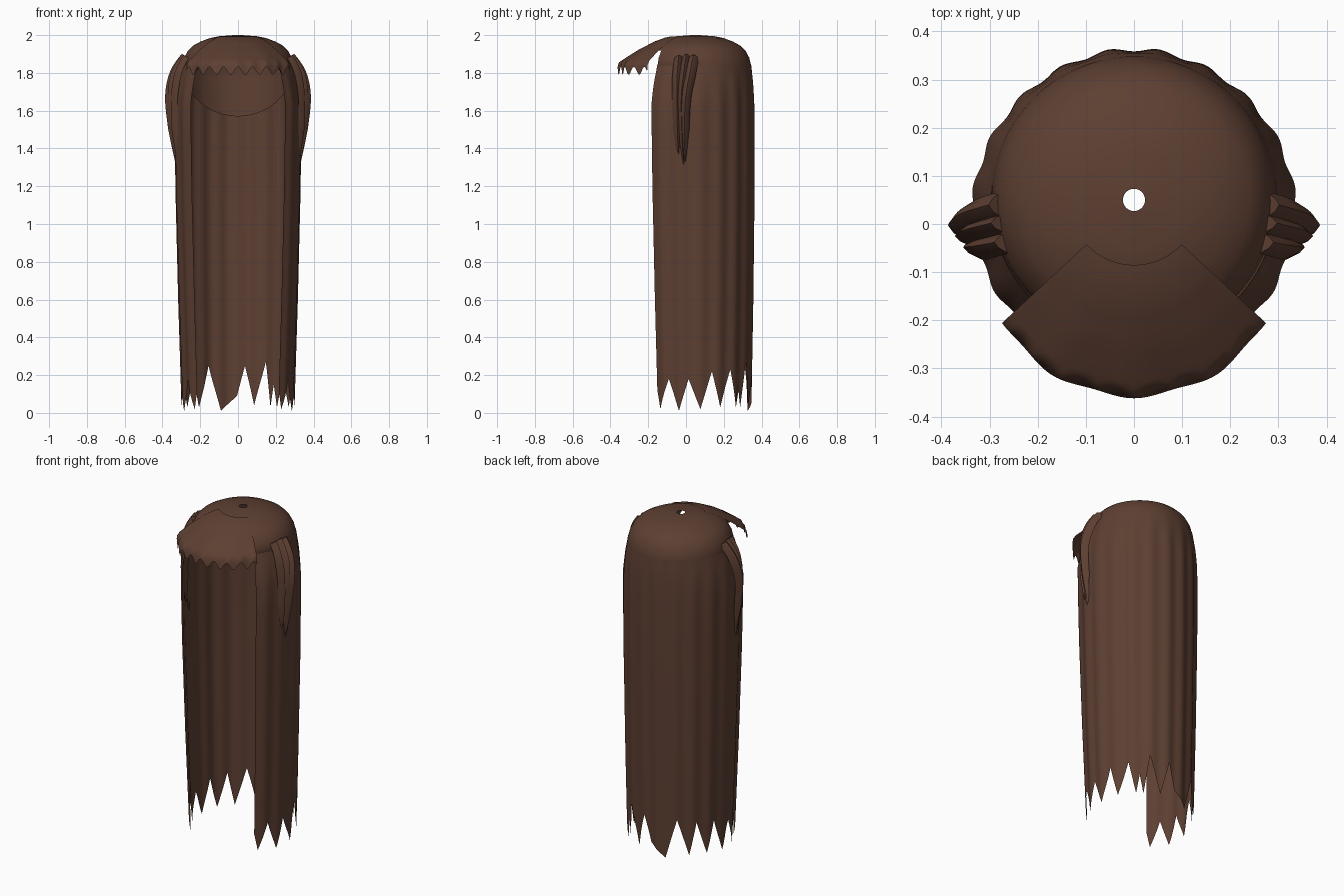
import bpy, bmesh
from math import sin, cos, pi, radians
from mathutils import Vector

old = bpy.data.objects.get("Cube")
if old:
    bpy.data.objects.remove(old)

brown = bpy.data.materials.new("dark_brown_hair")
brown.use_nodes = True
colour = (0.11, 0.05, 0.032, 1)
brown.diffuse_color = colour
shader = next(n for n in brown.node_tree.nodes if n.type == 'BSDF_PRINCIPLED')
shader.inputs["Base Color"].default_value = colour
shader.inputs["Roughness"].default_value = 0.7

CY = 0.05      # head centre in y
EDGE = 47      # half angle of the face opening, measured from the front


def lerp(points, x):
    """Piecewise linear lookup in a list of (x, value)."""
    if x <= points[0][0]:
        return points[0][1]
    for (a, va), (b, vb) in zip(points, points[1:]):
        if x <= b:
            return va + (vb - va) * (x - a) / (b - a)
    return points[-1][1]


def polar(deg, r, z):
    """Angle runs from the front, over the right side, to the back."""
    a = radians(deg)
    return Vector((-r * sin(a), CY - r * cos(a), z))


def finish(name, bm, sharp):
    bmesh.ops.remove_doubles(bm, verts=bm.verts, dist=0.00001)
    bmesh.ops.recalc_face_normals(bm, faces=bm.faces)
    mesh = bpy.data.meshes.new(name)
    bm.to_mesh(mesh)
    bm.free()
    mesh.materials.append(brown)
    ob = bpy.data.objects.new(name, mesh)
    bpy.context.collection.objects.link(ob)
    bpy.ops.object.select_all(action='DESELECT')
    ob.select_set(True)
    bpy.context.view_layer.objects.active = ob
    bpy.ops.object.shade_smooth_by_angle(angle=radians(sharp))


def sheet(name, us, vs, point, keep=lambda u, v: True):
    """Surface through point(u, v), with faces picked by keep(u, v)."""
    bm = bmesh.new()
    grid = [[bm.verts.new(point(u, v)) for v in vs] for u in us]
    for i in range(len(us) - 1):
        for j in range(len(vs) - 1):
            if keep((us[i] + us[i + 1]) / 2, (vs[j] + vs[j + 1]) / 2):
                bm.faces.new((grid[i][j], grid[i + 1][j],
                              grid[i + 1][j + 1], grid[i][j + 1]))
    loose = [v for v in bm.verts if not v.link_faces]
    bmesh.ops.delete(bm, geom=loose, context='VERTS')
    finish(name, bm, 60)


# Cap: dome with a small crown hole, short over the face, longer at the nape
dome = [(0.023, 2.0), (0.1, 1.994), (0.15, 1.984), (0.2, 1.965),
        (0.24, 1.943), (0.265, 1.918), (0.285, 1.88), (0.298, 1.825)]


def cap_point(deg, row):
    if row < len(dome):
        r, z = dome[row]
        return polar(deg, r, z)
    low = min(1.815, 1.57 + 0.26 * (1 + cos(radians(deg))))
    t = (row - len(dome) + 1) / 4
    return polar(deg, 0.298 - 0.01 * t, 1.825 + (low - 1.825) * t)


back_arc = [EDGE + 266 * k / 76 for k in range(77)]
face_arc = [360 - EDGE + 94 * k / 26 for k in range(1, 27)]
sheet("scalp_cap", back_arc + face_arc, range(len(dome) + 4), cap_point,
      lambda deg, row: row < 5 or deg < 360 - EDGE)

# Long curtain: soft strands around sides and back, ragged hem
side_hem = [(47, .12), (51, .02), (62, .18), (73, .01), (83, .18), (95, .02),
            (107, .22), (116, .03), (128, .23), (136, .03)]
nape_hem = [(149, .25), (162, .01), (179, .09), (187, .25), (197, .04),
            (209, .27), (216, .03), (220, .15)]
hem = side_hem + nape_hem + [(360 - d, z) for d, z in reversed(side_hem)]
flare = [(0, .291), (.6, .302), (1.2, .309), (1.6, .308), (1.75, .304),
         (1.84, .296)]
# Extra spread of the side panels, growing with height
spread = [(47, .021), (70, .018), (90, .014), (125, .004), (150, 0)]


def curtain_point(deg, t):
    z = 1.84 + (lerp(hem, deg) - 1.84) * t
    ridge = sin(pi * (deg - EDGE) / 19) ** 2
    fade = min(1, t * 9)
    bulge = 0.008 * ridge + lerp(spread, min(deg, 360 - deg)) * z
    return polar(deg, lerp(flare, z) + fade * bulge, z)


sheet("long_hair", range(EDGE, 361 - EDGE),
      [0, .015, .03, .05, .08, .12, .2, .3, .4, .5, .6, .7, .8, .88, .94, 1],
      curtain_point)

# Fringe: fan over the forehead with a turned-down, toothed lip
fall = [(0, 1.992), (.1, 1.986), (.3, 1.965), (.6, 1.92), (.85, 1.875),
        (.95, 1.855), (1, 1.832)]


def fringe_point(deg, u):
    side = abs(deg) / EDGE
    wave = 0.5 + 0.5 * cos(2 * pi * (deg - 5.5) / 11)
    swell = cos(2 * pi * deg / 25)
    outer = 0.416 - 0.036 * side ** 2 + 0.004 * swell * u
    z = lerp(fall, u) - 0.042 * wave * max(0, u - 0.9) * 10
    tuck = 0.008 if u == 1 else 0
    return polar(deg, 0.135 + (outer - 0.135) * u - tuck, z)


sheet("fringe", [EDGE * (k - 40) / 40 for k in range(81)],
      [0, .1, .2, .3, .4, .5, .6, .7, .8, .86, .9, .95, 1], fringe_point)


# Side locks: tapered ridged strands springing out over the ears
def lock(name, path, width, mirror):
    bm = bmesh.new()
    pts = [Vector((x * mirror, y, z)) for x, y, z in path]
    n = len(pts)
    depth = 0.024
    shape = [(-1, -.6), (-.5, .5), (0, 1), (.5, .5), (1, -.6), (0, -.3)]
    rings = []
    for i, p in enumerate(pts):
        along = (pts[min(i + 1, n - 1)] - pts[max(i - 1, 0)]).normalized()
        across = Vector((0, 1, 0))
        out = along.cross(across).normalized()
        if out.x * mirror < 0:
            out = -out
        s = lerp([(0, .85), (.35, 1), (.75, .8), (1, .08)], i / (n - 1))
        rings.append([bm.verts.new(p + across * a * width * s + out * b * depth * s)
                      for a, b in shape])
    for a, b in zip(rings, rings[1:]):
        for k in range(6):
            m = (k + 1) % 6
            bm.faces.new((a[k], a[m], b[m], b[k]))
    bm.faces.new(rings[0])
    bm.faces.new(rings[-1])
    finish(name, bm, 45)


def smooth_path(keys, steps=16):
    """Resample key points (x, y, z) evenly with rounded corners."""
    out = []
    for k in range(steps + 1):
        t = k / steps * (len(keys) - 1)
        i = min(int(t), len(keys) - 2)
        f = t - i
        a, b, c, d = [Vector(keys[max(0, min(len(keys) - 1, i + j))])
                      for j in (-1, 0, 1, 2)]
        out.append(b + 0.5 * f * (c - a + f * (2 * a - 5 * b + 4 * c - d
                                               + f * (3 * (b - c) + d - a))))
    return out


locks = {
    "back": ([(.285, .04, 1.885), (.338, .022, 1.8), (.364, -.002, 1.67),
              (.35, -.008, 1.5), (.33, -.005, 1.33)], .032),
    "middle": ([(.28, .002, 1.89), (.33, -.012, 1.8), (.35, -.025, 1.67),
                (.34, -.022, 1.48), (.325, -.012, 1.3)], .024),
    "front": ([(.272, -.038, 1.885), (.312, -.046, 1.8), (.332, -.048, 1.67),
               (.332, -.046, 1.5), (.325, -.04, 1.36)], .027),
}
for side, mirror in (("left", 1), ("right", -1)):
    for place, (keys, width) in locks.items():
        lock(f"{side}_{place}_lock", smooth_path(keys), width, mirror)
